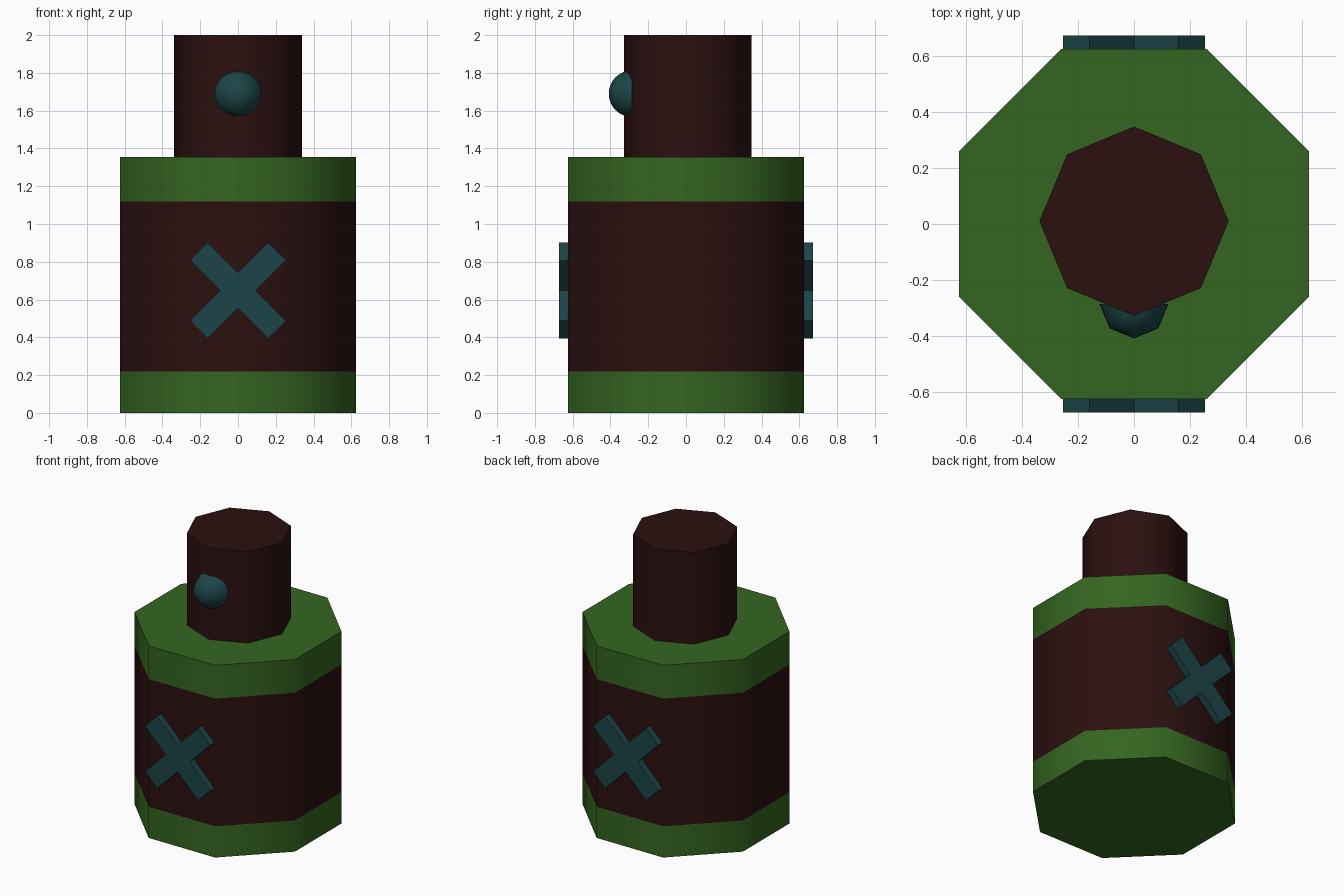
import bpy, bmesh
from math import pi, cos, sin, radians
from mathutils import Vector

if "Cube" in bpy.data.objects:
    bpy.data.objects.remove(bpy.data.objects["Cube"])


def material(name, rgb):
    m = bpy.data.materials.new(name)
    m.diffuse_color = (*rgb, 1)
    m.use_nodes = True
    m.node_tree.nodes["Principled BSDF"].inputs["Base Color"].default_value = m.diffuse_color
    return m


GREEN = material("green_band", (0.035, 0.13, 0.015))
MAROON = material("dark_maroon", (0.024, 0.005, 0.005))
TEAL = material("dark_teal", (0.012, 0.06, 0.064))


def finish(name, bm, mats, smooth_angle=None):
    bmesh.ops.recalc_face_normals(bm, faces=bm.faces[:])
    mesh = bpy.data.meshes.new(name)
    bm.to_mesh(mesh)
    bm.free()
    for m in mats:
        mesh.materials.append(m)
    ob = bpy.data.objects.new(name, mesh)
    bpy.context.collection.objects.link(ob)
    if smooth_angle:
        bpy.ops.object.select_all(action='DESELECT')
        bpy.context.view_layer.objects.active = ob
        ob.select_set(True)
        bpy.ops.object.shade_smooth_by_angle(angle=radians(smooth_angle))
    return ob


def octagon_stack(name, radius, turn, cy, heights, slots, mats):
    """Eight-sided column with one material slot per band."""
    bm = bmesh.new()
    rings = [[bm.verts.new((radius * cos(turn + i * pi / 4),
                            cy + radius * sin(turn + i * pi / 4), z))
              for i in range(8)] for z in heights]
    for lo, hi, slot in zip(rings, rings[1:], slots):
        for i in range(8):
            j = (i + 1) % 8
            bm.faces.new((lo[i], lo[j], hi[j], hi[i])).material_index = slot
    bm.faces.new(rings[0]).material_index = slots[0]
    bm.faces.new(rings[-1]).material_index = slots[-1]
    return finish(name, bm, mats, 60)


# Body with a green band at each end, and the neck on top
octagon_stack("body", 0.677, pi / 8, 0, (0, 0.22, 1.12, 1.355), (0, 1, 0), (GREEN, MAROON))
octagon_stack("neck", 0.338, 0, 0.01, (1.355, 2.0), (0,), (MAROON,))


# Raised crosses on the front and back
def cross(name, side):
    L, w = 0.293, 0.067
    arm = ((w, w), (L, w), (L, -w))
    pts = []
    for k in range(4):
        a = pi / 4 - k * pi / 2
        pts += [(x * cos(a) - z * sin(a), x * sin(a) + z * cos(a)) for x, z in arm]
    bm = bmesh.new()
    face = bm.faces.new([bm.verts.new((x, side * 0.62, 0.648 + z)) for x, z in pts])
    out = bmesh.ops.extrude_face_region(bm, geom=[face])["geom"]
    bmesh.ops.translate(bm, vec=Vector((0, side * 0.053, 0)),
                        verts=[v for v in out if isinstance(v, bmesh.types.BMVert)])
    finish(name, bm, (TEAL,))


cross("front_cross", -1)
cross("back_cross", 1)

# Half-round knob on the front of the neck
bm = bmesh.new()
bmesh.ops.create_uvsphere(bm, u_segments=8, v_segments=16, radius=0.123)
bmesh.ops.bisect_plane(bm, geom=bm.verts[:] + bm.edges[:] + bm.faces[:], dist=1e-5,
                       plane_co=(0, 0, 0), plane_no=(0, 1, 0), clear_outer=True)
bmesh.ops.translate(bm, vec=Vector((0, -0.286, 1.69)), verts=bm.verts[:])
finish("knob", bm, (TEAL,), 60)
